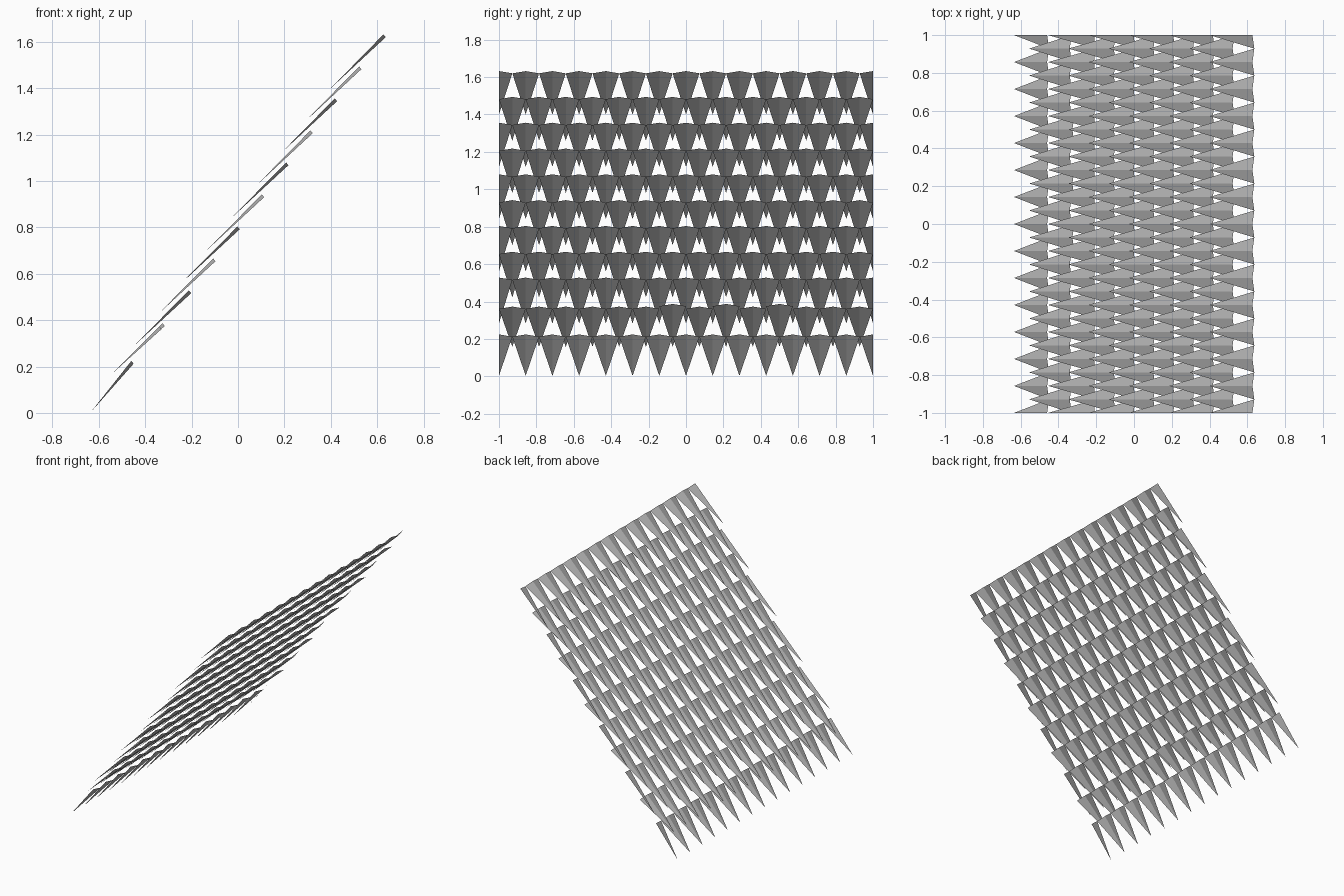
import bpy
import bmesh
from mathutils import Vector

default = bpy.data.objects.get("Cube")
if default:
    bpy.data.objects.remove(default, do_unlink=True)

# Single matte grey
grey = bpy.data.materials.new("slate_grey")
grey.use_nodes = True
colour = (0.5, 0.5, 0.5, 1)
grey.diffuse_color = colour
grey.node_tree.nodes["Principled BSDF"].inputs["Base Color"].default_value = colour

PITCH = 2 / 14
SAG = Vector((0.01, 0, -0.012))     # side corners sit below the folded ridge


def add_half(bm, tip, ridge, side):
    """One half of a folded scale: tip, ridge top and side corner."""
    corner = ridge + SAG + Vector((0, side * PITCH / 2, 0))
    points = [tip, corner, ridge] if side > 0 else [tip, ridge, corner]
    face = bm.faces.new([bm.verts.new(p) for p in points])
    face.normal_update()
    if face.normal.z < 0:
        face.normal_flip()


def scale_row(name, tip_xz, top_xz, offset, lifted=()):
    bm = bmesh.new()
    count = 14 if offset else 15
    for i in range(count):
        y = -1 + PITCH * (i + offset)
        tip = Vector((tip_xz[0], y, tip_xz[1]))
        ridge = Vector((top_xz[0], y, top_xz[1]))
        if i in lifted:             # a few scales slipped slightly up the slope
            ridge += Vector((0.014, 0, 0.014))
        for side in (-1, 1):
            if abs(y + side * PITCH / 2) < 1.001:   # end scales are halved
                add_half(bm, tip, ridge, side)
    bmesh.ops.remove_doubles(bm, verts=bm.verts, dist=0.0005)
    mesh = bpy.data.meshes.new(name)
    bm.to_mesh(mesh)
    bm.free()
    mesh.materials.append(grey)
    bpy.context.collection.objects.link(bpy.data.objects.new(name, mesh))


# Lowest rows: the eave row is steeper, the next has lifted scales
scale_row("scale_row_1", (-0.635, 0.003), (-0.46, 0.224), 0)
scale_row("scale_row_2", (-0.555, 0.158), (-0.34, 0.373), 0.5, (6, 8, 10))

# Regular staggered rows up the slope
for row in range(3, 12):
    t = (row - 3) / 8
    tip = (-0.455 + 0.855 * t, 0.283 + 1.117 * t)
    top = (-0.212 + 0.839 * t, 0.528 + 1.104 * t)
    scale_row(f"scale_row_{row}", tip, top, 0 if row % 2 else 0.5)
